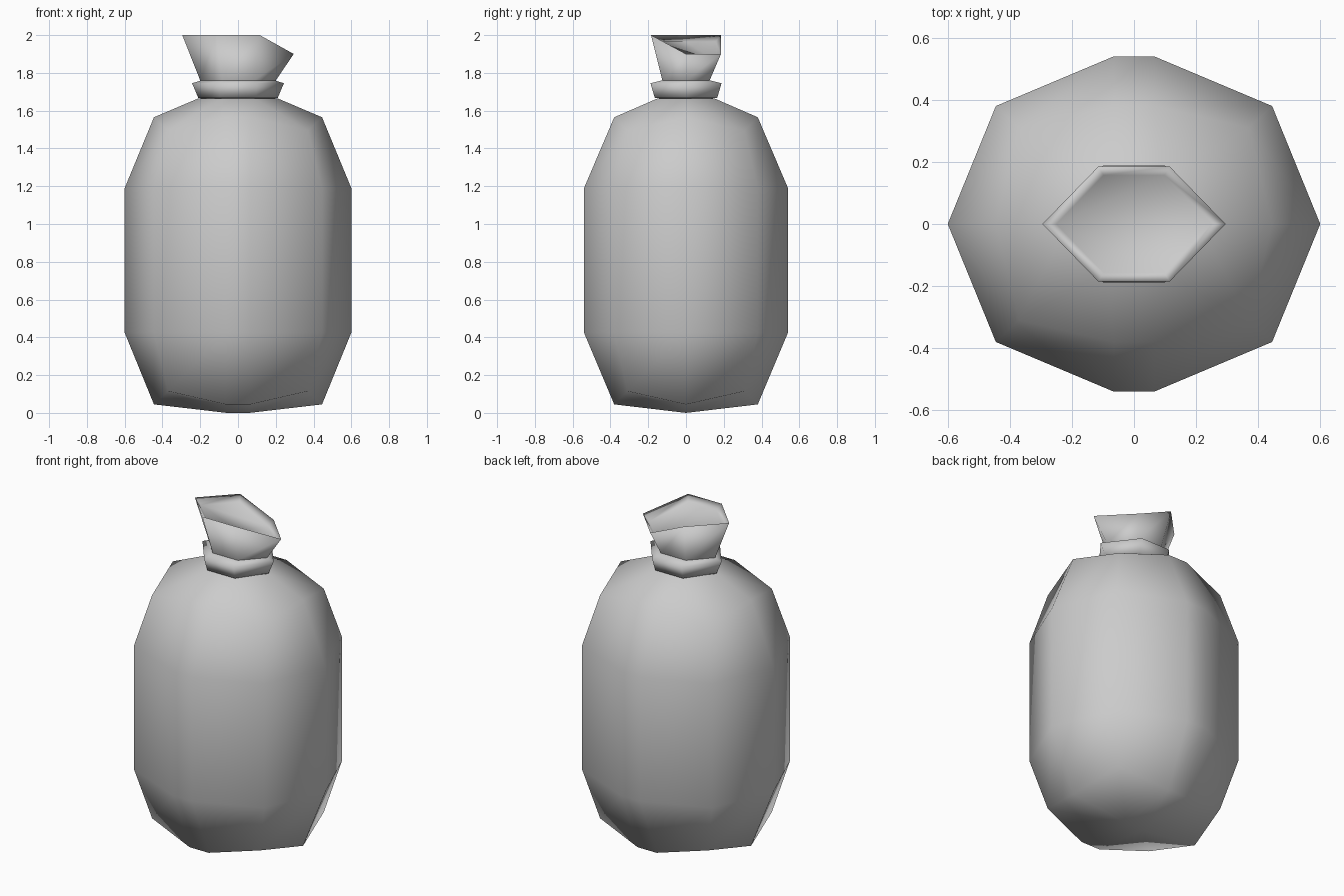
import bpy
import bmesh

cube = bpy.data.objects.get("Cube")
if cube:
    bpy.data.objects.remove(cube, do_unlink=True)

grey = bpy.data.materials.new("cloth grey")
grey.use_nodes = True
grey.diffuse_color = (0.6, 0.6, 0.6, 1)
grey.node_tree.nodes["Principled BSDF"].inputs["Base Color"].default_value = (0.6, 0.6, 0.6, 1)


def finish(name, bm):
    bmesh.ops.recalc_face_normals(bm, faces=bm.faces)
    for f in bm.faces:
        f.smooth = True
    mesh = bpy.data.meshes.new(name)
    bm.to_mesh(mesh)
    bm.free()
    mesh.materials.append(grey)
    ob = bpy.data.objects.new(name, mesh)
    bpy.context.collection.objects.link(ob)
    return ob


def hexagon(bm, tip, x, y, z):
    """Six-sided ring with points on the x axis."""
    pts = [(tip, 0), (x, y), (-x, y), (-tip, 0), (-x, -y), (x, -y)]
    return [bm.verts.new((px, py, z)) for px, py in pts]


def decagon(bm, tip, corner, flat, z, corner_z):
    """Ten-sided ring: side points, four corners, narrow front and back flats."""
    (cx, cy), (fx, fy) = corner, flat
    pts = [(tip, 0, z), (cx, cy, corner_z), (fx, fy, z), (-fx, fy, z), (-cx, cy, corner_z)]
    pts += [(-px, -py, pz) for px, py, pz in pts]
    return [bm.verts.new(p) for p in pts]


def bridge(bm, a, b):
    n = len(a)
    for i in range(n):
        j = (i + 1) % n
        bm.faces.new((a[i], a[j], b[j], b[i]))


def shoulder(bm, ring, inner):
    """Join a ten-sided ring to six inner points, fanning from each corner."""
    for side in range(2):
        k, h = side * 5, side * 3
        r = [ring[(k + i) % 10] for i in range(6)]
        p = [inner[(h + i) % 6] for i in range(4)]
        bm.faces.new((r[2], r[3], p[2], p[1]) if p[2] is not p[1] else (r[2], r[3], p[1]))
        for fan in ([r[1], r[2], p[1], p[0], r[0]], [r[4], r[5], p[3], p[2], r[3]]):
            for u, v in zip(fan[1:], fan[2:]):
                if u is not v:
                    bm.faces.new((fan[0], u, v))


# Plump sack body
bm = bmesh.new()
edge = dict(tip=0.445, corner=(0.37, 0.31), flat=(0.065, 0.38))
belly = dict(tip=0.6, corner=(0.445, 0.38), flat=(0.065, 0.54))
rings = [decagon(bm, z=0.045, corner_z=0.115, **edge),
         decagon(bm, z=0.425, corner_z=0.425, **belly),
         decagon(bm, z=1.19, corner_z=1.19, **belly),
         decagon(bm, z=1.565, corner_z=1.495, **edge)]
for low, high in zip(rings, rings[1:]):
    bridge(bm, low, high)
right, left = (bm.verts.new((s * 0.06, 0, 0)) for s in (1, -1))
shoulder(bm, rings[0], [right, right, left, left, left, right])
shoulder(bm, rings[-1], hexagon(bm, 0.21, 0.09, 0.15, 1.665))
finish("sack_body", bm)

# Tie collar around the neck
bm = bmesh.new()
rings = [hexagon(bm, 0.19, 0.08, 0.13, 1.665),
         hexagon(bm, 0.21, 0.095, 0.165, 1.667),
         hexagon(bm, 0.243, 0.1, 0.188, 1.745),
         hexagon(bm, 0.19, 0.08, 0.12, 1.762)]
for low, high in zip(rings, rings[1:]):
    bridge(bm, low, high)
finish("tie_collar", bm)

# Flared mouth with one drooping side and a sunken top
bm = bmesh.new()
base = hexagon(bm, 0.2, 0.085, 0.125, 1.76)
rim = hexagon(bm, 0.295, 0.115, 0.185, 2.0)
floor = hexagon(bm, 0.25, 0.098, 0.157, 1.965)
for ring in (rim, floor):
    for v in ring[:2]:
        v.co.z -= 0.1
bridge(bm, base, rim)
bridge(bm, rim, floor)
bm.faces.new(floor)
finish("sack_mouth", bm)
